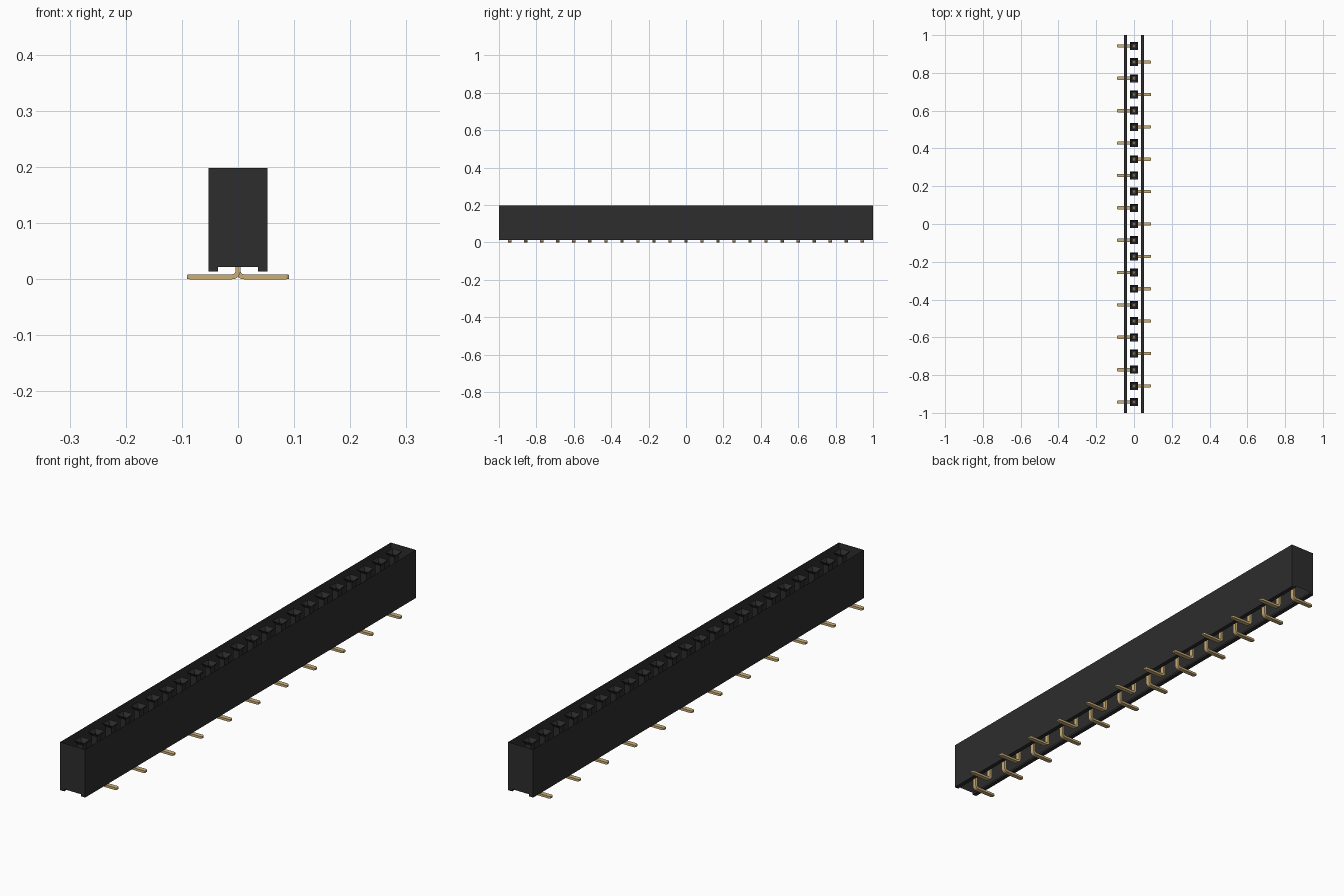
import bpy, bmesh, math

cube = bpy.data.objects.get("Cube")
if cube:
    bpy.data.objects.remove(cube, do_unlink=True)

COUNT, PITCH = 23, 0.0857
HALF_LEN, TOP, RECESS = 1.0, 0.198, 0.022


def material(name, rgb, rough):
    m = bpy.data.materials.new(name)
    m.use_nodes = True
    m.diffuse_color = (*rgb, 1)
    b = m.node_tree.nodes["Principled BSDF"]
    b.inputs["Base Color"].default_value = (*rgb, 1)
    b.inputs["Roughness"].default_value = rough
    return m


black = material("black plastic", (0.026, 0.026, 0.026), 0.6)
gold = material("gold contact", (0.60, 0.43, 0.19), 0.4)


def finish(bm, name, mat):
    me = bpy.data.meshes.new(name)
    bm.to_mesh(me)
    bm.free()
    me.materials.append(mat)
    ob = bpy.data.objects.new(name, me)
    bpy.context.collection.objects.link(ob)
    return ob


def bridge(bm, a, b):
    """Join two equal rings of vertices with quads."""
    n = len(a)
    for i in range(n):
        j = (i + 1) % n
        bm.faces.new((a[i], a[j], b[j], b[i]))


# Housing shell: side walls, rails and end walls, open on top and under the recess
half = [(0.053, TOP), (0.053, 0.014), (0.036, 0.014), (0.036, RECESS)]
profile = half + [(-x, z) for x, z in reversed(half)]
bm = bmesh.new()
front = [bm.verts.new((x, -HALF_LEN, z)) for x, z in profile]
back = [bm.verts.new((x, HALF_LEN, z)) for x, z in profile]
for i in (0, 1, 2, 4, 5, 6):
    bm.faces.new((front[i], front[i + 1], back[i + 1], back[i]))
bm.faces.new(front)
bm.faces.new(back)
bmesh.ops.recalc_face_normals(bm, faces=bm.faces)
finish(bm, "housing", black)

# Socket wells: a square funnel above a straight shaft with a floor
bm = bmesh.new()
for k in range(COUNT):
    y = (11 - k) * PITCH
    rings = []
    for r, z in ((0.021, TOP), (0.012, TOP - 0.014), (0.012, 0.06)):
        rings.append([bm.verts.new((sx * r, y + sy * r, z))
                      for sx, sy in ((-1, -1), (1, -1), (1, 1), (-1, 1))])
    for a, b in zip(rings, rings[1:]):
        bridge(bm, a, b)
    bm.faces.new(rings[-1])
finish(bm, "socket_wells", black)

# Pins: flat strip running down from the well, bent outwards into a solder foot
T, W, R = 0.0088, 0.0085, 0.015
sections = [((-T / 2, 0.09), (T / 2, 0.09), W)]
for i in range(7):
    a = math.pi + math.radians(15 * i)
    c, s = math.cos(a), math.sin(a)
    cx = R - T / 2
    sections.append(((cx + R * c, R + R * s),
                     (cx + (R - T) * c, R + (R - T) * s), W))
sections += [((0.086, 0), (0.086, T), W), ((0.091, 0.001), (0.091, T - 0.001), W * 0.65)]


def make_pin(name, side, y):
    bm = bmesh.new()
    rings = []
    for (x0, z0), (x1, z1), w in sections:
        rings.append([bm.verts.new((side * x, y + dy, z)) for x, dy, z in
                      ((x0, -w, z0), (x0, w, z0), (x1, w, z1), (x1, -w, z1))])
    for a, b in zip(rings, rings[1:]):
        bridge(bm, a, b)
    bm.faces.new(rings[0])
    bm.faces.new(rings[-1])
    bmesh.ops.recalc_face_normals(bm, faces=bm.faces)
    ob = finish(bm, name, gold)
    bpy.ops.object.select_all(action='DESELECT')
    ob.select_set(True)
    bpy.context.view_layer.objects.active = ob
    bpy.ops.object.shade_smooth_by_angle(angle=math.radians(25))


# Feet alternate right and left along the row
for k in range(COUNT):
    make_pin(f"pin_{k + 1:02d}", -1 if k % 2 == 0 else 1, (11 - k) * PITCH)
